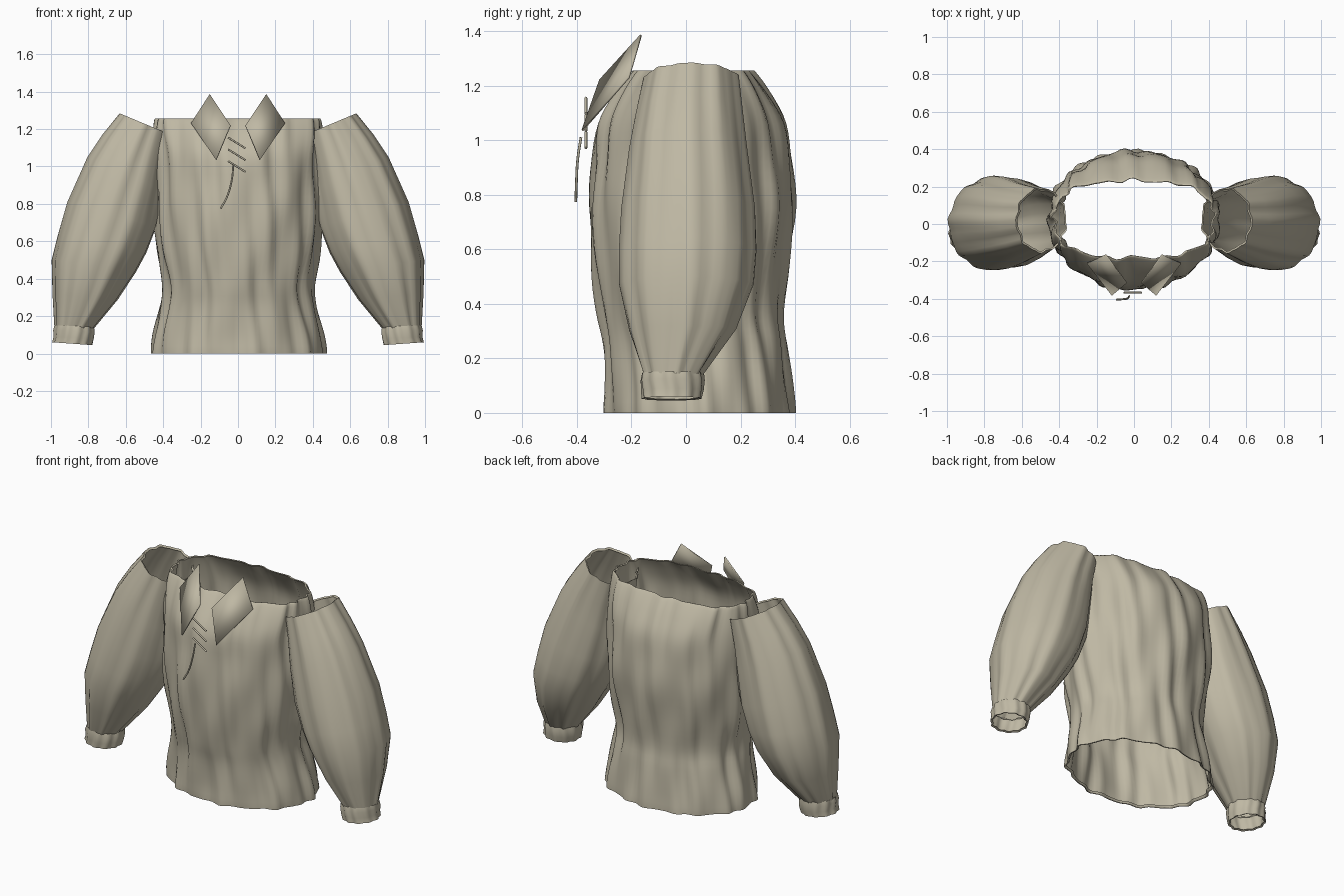
import bpy, bmesh, math
from mathutils import Vector

if "Cube" in bpy.data.objects:
    bpy.data.objects.remove(bpy.data.objects["Cube"])

linen = bpy.data.materials.new("linen beige")
linen.diffuse_color = (0.52, 0.48, 0.37, 1)
linen.use_nodes = True
linen.node_tree.nodes["Principled BSDF"].inputs["Base Color"].default_value = linen.diffuse_color


def finish(name, bm, angle=60):
    me = bpy.data.meshes.new(name)
    bmesh.ops.recalc_face_normals(bm, faces=bm.faces)
    bm.to_mesh(me)
    bm.free()
    ob = bpy.data.objects.new(name, me)
    bpy.context.collection.objects.link(ob)
    me.materials.append(linen)
    bpy.ops.object.select_all(action='DESELECT')
    ob.select_set(True)
    bpy.context.view_layer.objects.active = ob
    bpy.ops.object.shade_smooth_by_angle(angle=math.radians(angle))
    return ob


def refine(rows, sub):
    """Catmull-Rom rows between the given sections."""
    out = []
    for i in range(len(rows) - 1):
        quad = [rows[max(i - 1, 0)], rows[i], rows[i + 1], rows[min(i + 2, len(rows) - 1)]]
        for k in range(sub):
            t = k / sub
            out.append([0.5 * (2 * b + (c - a) * t + (2 * a - 5 * b + 4 * c - d) * t * t
                               + (3 * b - a - 3 * c + d) * t ** 3) for a, b, c, d in zip(*quad)])
    return out + [list(rows[-1])]


def loft(name, rows, fold, segs=48, sub=1, flip=1):
    """Open tube. Section: outer x, z, inner x, z, front y, back y, roundness."""
    bm = bmesh.new()
    rings = []
    for ox, oz, ix, iz, y0, y1, n in refine(rows, sub):
        ring = []
        for j in range(segs):
            a = 2 * math.pi * j / segs
            c, s = math.cos(a), math.sin(a)
            r = (abs(c) ** n + abs(s) ** n) ** (-1 / n)
            mid_z = (oz + iz) / 2
            u = c * r
            v = s * r
            w = fold(a, mid_z)
            d = Vector((u * (ox - ix) / 2, v * (y1 - y0) / 2, u * (oz - iz) / 2))
            p = Vector(((ox + ix) / 2, (y0 + y1) / 2, mid_z)) + d + d.normalized() * w
            ring.append(bm.verts.new((p.x * flip, p.y, max(p.z, 0))))
        rings.append(ring)
    for lo, hi in zip(rings, rings[1:]):
        for j in range(segs):
            k = (j + 1) % segs
            bm.faces.new((lo[j], lo[k], hi[k], hi[j]))
    return finish(name, bm)


# Body: wide waisted tube with diagonal cloth folds
def body_fold(a, z):
    return (0.008 * math.sin(17 * a + 5 * z) + 0.005 * math.sin(9 * a - 11 * z + 1)
            + 0.004 * math.sin(26 * a + 3 * z))


body = [(0.445, 0.012, -0.28, 0.375, 2), (0.462, 0.0, -0.293, 0.39, 2),
        (0.45, 0.10, -0.292, 0.38, 2), (0.415, 0.25, -0.30, 0.365, 2),
        (0.402, 0.37, -0.32, 0.352, 2), (0.432, 0.55, -0.342, 0.37, 2),
        (0.452, 0.75, -0.35, 0.392, 2), (0.456, 0.92, -0.338, 0.382, 2),
        (0.452, 1.06, -0.32, 0.36, 2.1), (0.445, 1.17, -0.255, 0.30, 2.4),
        (0.432, 1.25, -0.19, 0.24, 2.7), (0.42, 1.252, -0.178, 0.228, 2.7)]
loft("body", [(a, z, -a, z, y0, y1, n) for a, z, y0, y1, n in body], body_fold, 120, 4)

# Sleeves and cuffs, mirrored
sleeve = [(0.62, 1.272, 0.37, 1.165, -0.14, 0.18, 2), (0.63, 1.283, 0.36, 1.17, -0.15, 0.19, 2),
          (0.72, 1.17, 0.385, 1.01, -0.18, 0.205, 2), (0.80, 1.05, 0.40, 0.87, -0.205, 0.22, 2),
          (0.907, 0.81, 0.435, 0.68, -0.235, 0.25, 2), (0.955, 0.64, 0.49, 0.54, -0.245, 0.255, 2),
          (0.99, 0.50, 0.545, 0.44, -0.245, 0.245, 2), (0.985, 0.32, 0.645, 0.29, -0.21, 0.18, 2),
          (0.975, 0.145, 0.775, 0.135, -0.155, 0.06, 2)]
cuff = [(0.965, 0.135, 0.785, 0.125, -0.145, 0.05, 2), (0.978, 0.152, 0.772, 0.142, -0.16, 0.062, 2),
        (0.985, 0.125, 0.768, 0.115, -0.165, 0.066, 2), (0.982, 0.09, 0.772, 0.08, -0.162, 0.062, 2),
        (0.99, 0.06, 0.78, 0.045, -0.16, 0.055, 2), (0.978, 0.064, 0.792, 0.05, -0.148, 0.043, 2)]
for side, f in (("right", 1), ("left", -1)):
    loft(side + "_sleeve", sleeve,
         lambda a, z: 0.005 * math.sin(9 * a + 2 * z) + 0.003 * math.sin(15 * a), 60, 1, f)
    loft(side + "_cuff", cuff, lambda a, z: 0.004 * math.sin(11 * a + 20 * z), 60, 1, f)

    # Collar point: thin tilted diamond
    bm = bmesh.new()
    pts = [(0.15, -0.165, 1.385), (0.25, -0.21, 1.23), (0.117, -0.38, 1.035), (0.04, -0.315, 1.22)]
    bm.faces.new([bm.verts.new((x * f, y, z)) for x, y, z in pts])
    ob = finish(side + "_collar_point", bm, 30)
    mod = ob.modifiers.new("thickness", 'SOLIDIFY')
    mod.thickness = 0.008
    mod.offset = 0


# Laces: three slanted cords and one hanging end
def cord(name, pts, radius):
    cu = bpy.data.curves.new(name, 'CURVE')
    cu.dimensions = '3D'
    cu.bevel_depth = radius
    cu.bevel_resolution = 2
    cu.use_fill_caps = True
    sp = cu.splines.new('BEZIER')
    sp.bezier_points.add(len(pts) - 1)
    for bp, p in zip(sp.bezier_points, pts):
        bp.co = p
        bp.handle_left_type = bp.handle_right_type = 'AUTO'
    cu.materials.append(linen)
    bpy.context.collection.objects.link(bpy.data.objects.new(name, cu))


for i in range(3):
    z = 1.155 - 0.063 * i
    cord(f"lace_{i + 1}", [(-0.053, -0.367, z), (0.04, -0.367, z - 0.058)], 0.005)
cord("lace_end", [(-0.025, -0.385, 1.01), (-0.033, -0.397, 0.93),
                  (-0.058, -0.402, 0.84), (-0.093, -0.404, 0.775)], 0.005)
